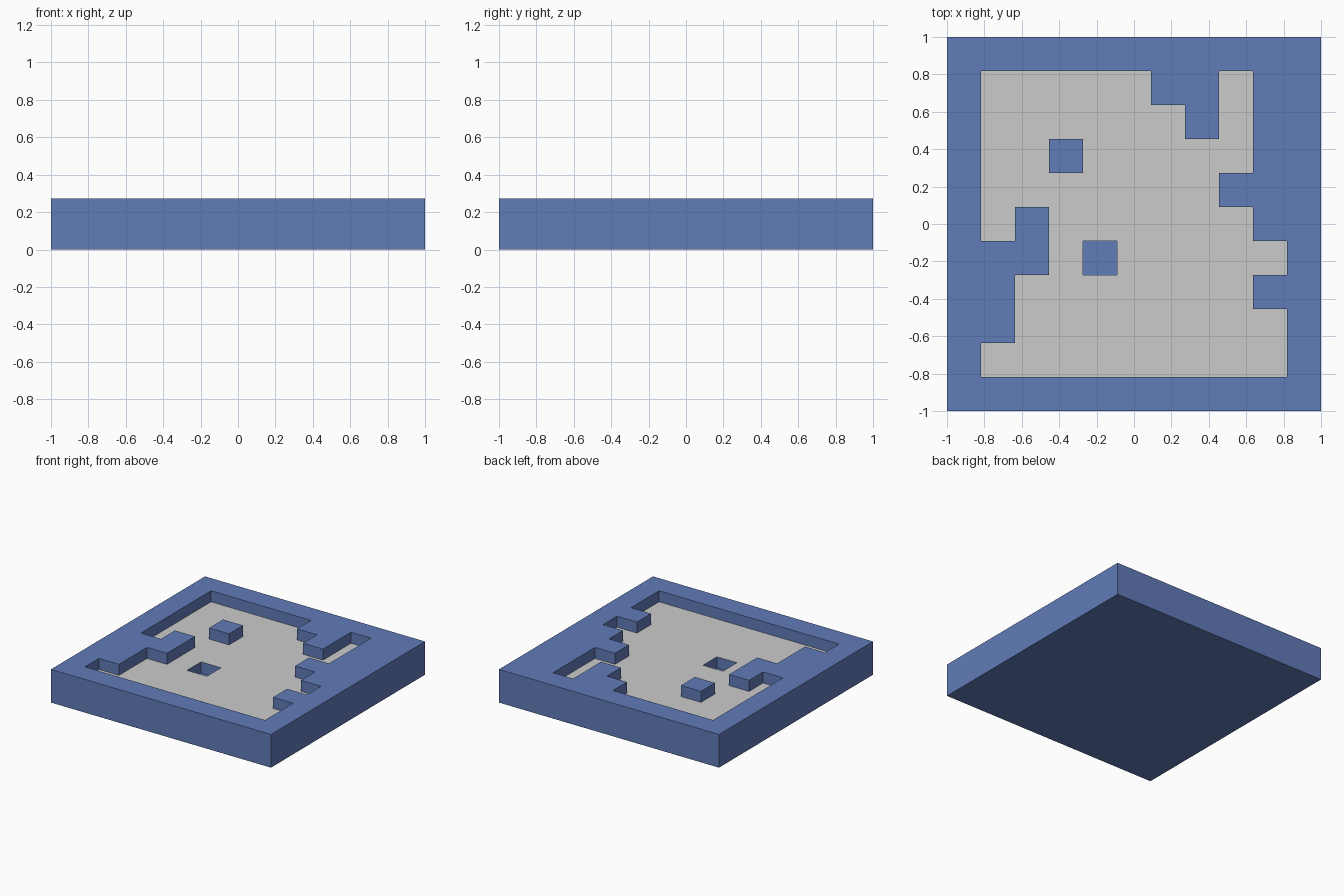
import bpy, bmesh

if "Cube" in bpy.data.objects:
    bpy.data.objects.remove(bpy.data.objects["Cube"])

# Floor plan, back row first: # wall, . floor, o pit
PLAN = [
    "###########",
    "#.....##.##",
    "#......#.##",
    "#..#.....##",
    "#.......###",
    "#.#......##",
    "###.o.....#",
    "##.......##",
    "##........#",
    "#.........#",
    "###########",
]
N = len(PLAN)
CELL = 2 / N
LEVEL = {"#": 1.5 * CELL, ".": CELL, "o": 0.5 * CELL}


def height(r, c):
    """Surface height of a cell, zero outside the plan."""
    if 0 <= r < N and 0 <= c < N:
        return LEVEL[PLAN[r][c]]
    return 0.0


def add_face(bm, pts):
    bm.faces.new([bm.verts.new(p) for p in pts])


def finish(bm, name, material=None):
    bmesh.ops.remove_doubles(bm, verts=bm.verts, dist=1e-5)
    mesh = bpy.data.meshes.new(name)
    bm.to_mesh(mesh)
    bm.free()
    if material:
        mesh.materials.append(material)
    obj = bpy.data.objects.new(name, mesh)
    bpy.context.collection.objects.link(obj)


blue = bpy.data.materials.new("blue_stone")
blue.diffuse_color = (0.12, 0.2, 0.48, 1)
blue.use_nodes = True
blue.node_tree.nodes["Principled BSDF"].inputs["Base Color"].default_value = blue.diffuse_color

walls = bmesh.new()
floor = bmesh.new()

for r in range(N):
    for c in range(N):
        h = height(r, c)
        x0, x1 = -1 + c * CELL, -1 + (c + 1) * CELL
        y1, y0 = 1 - r * CELL, 1 - (r + 1) * CELL
        # Cell top: grey floor or blue wall top / pit bottom
        add_face(floor if PLAN[r][c] == "." else walls,
                 [(x0, y0, h), (x1, y0, h), (x1, y1, h), (x0, y1, h)])
        # Vertical sides down to every lower neighbour
        sides = [(r + 1, c, (x0, y0), (x1, y0)), (r, c + 1, (x1, y0), (x1, y1)),
                 (r - 1, c, (x1, y1), (x0, y1)), (r, c - 1, (x0, y1), (x0, y0))]
        for nr, nc, a, b in sides:
            low = height(nr, nc)
            if low < h - 1e-6:
                add_face(walls, [(*a, low), (*b, low), (*b, h), (*a, h)])

# Underside
add_face(walls, [(-1, -1, 0), (-1, 1, 0), (1, 1, 0), (1, -1, 0)])

finish(walls, "walls_and_base", blue)
finish(floor, "floor")
